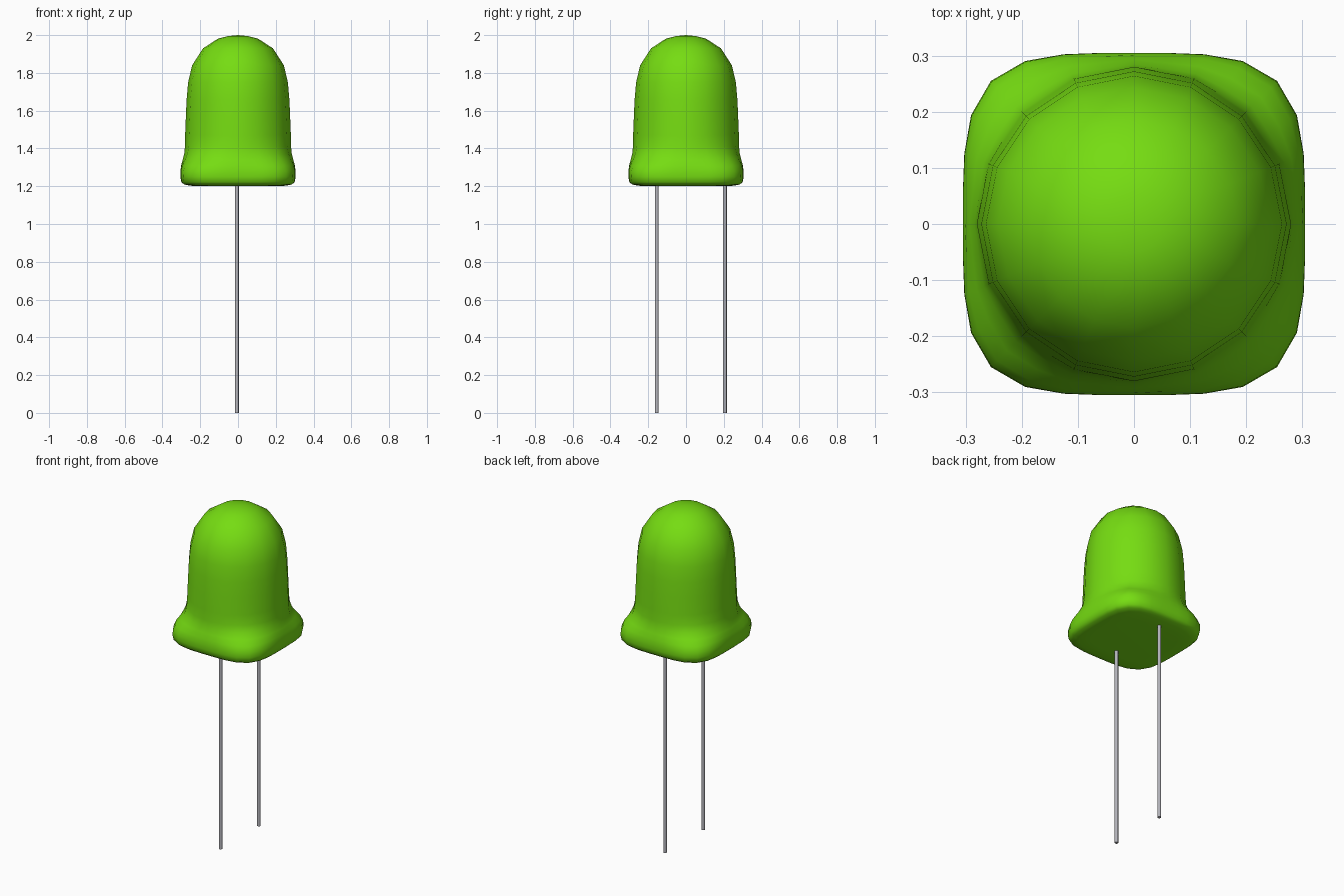
import bpy, bmesh, math

if "Cube" in bpy.data.objects:
    bpy.data.objects.remove(bpy.data.objects["Cube"])


def material(name, rgb):
    m = bpy.data.materials.new(name)
    m.diffuse_color = (*rgb, 1)
    m.use_nodes = True
    m.node_tree.nodes["Principled BSDF"].inputs["Base Color"].default_value = m.diffuse_color
    return m


green = material("bright_green", (0.18, 0.72, 0.006))
metal = material("grey_metal", (0.46, 0.46, 0.50))


def finish(bm, name, mat, angle):
    bmesh.ops.recalc_face_normals(bm, faces=bm.faces)
    mesh = bpy.data.meshes.new(name)
    bm.to_mesh(mesh)
    bm.free()
    mesh.materials.append(mat)
    ob = bpy.data.objects.new(name, mesh)
    bpy.context.collection.objects.link(ob)
    bpy.context.view_layer.objects.active = ob
    ob.select_set(True)
    bpy.ops.object.shade_smooth_by_angle(angle=math.radians(angle))
    ob.select_set(False)


def ring_point(i, r, square):
    # blend of a 16-sided circle and a rounded square
    a = i * math.tau / 32
    c, s = math.cos(a), math.sin(a)
    circ = r * (math.cos(math.pi / 16) if i % 2 else 1)
    sq = r / (abs(c) ** 3.87 + abs(s) ** 3.87) ** (1 / 3.87)
    d = circ + (sq - circ) * square
    return d * c, d * s


# bulb: rounded-square flange lofted into a round dome (z, radius, squareness)
profile = [
    (1.2, 0.20, 1), (1.203, 0.255, 1), (1.209, 0.285, 1), (1.222, 0.30, 1),
    (1.25, 0.305, 1), (1.28, 0.305, 0.97), (1.31, 0.301, 0.8),
    (1.34, 0.293, 0.5), (1.37, 0.285, 0.22), (1.41, 0.281, 0.05),
    (1.47, 0.28, 0), (1.57, 0.276, 0), (1.66, 0.272, 0), (1.75, 0.264, 0),
    (1.84, 0.243, 0), (1.93, 0.185, 0), (1.982, 0.105, 0), (1.995, 0.05, 0),
]
bm = bmesh.new()
rings = [[bm.verts.new((*ring_point(i, r, q), z)) for i in range(32)]
         for z, r, q in profile]
for low, high in zip(rings, rings[1:]):
    for i in range(32):
        j = (i + 1) % 32
        bm.faces.new((low[i], low[j], high[j], high[i]))
bm.faces.new(rings[0][::-1])
tip = bm.verts.new((0, 0, 2))
for i in range(32):
    bm.faces.new((rings[-1][i], rings[-1][(i + 1) % 32], tip))
finish(bm, "led_bulb", green, 60)

# two thin wire leads
for name, y in (("front_lead", -0.155), ("back_lead", 0.206)):
    bm = bmesh.new()
    bmesh.ops.create_cone(bm, cap_ends=True, segments=12, radius1=0.01,
                          radius2=0.01, depth=1.22)
    bmesh.ops.translate(bm, verts=bm.verts, vec=(-0.006, y, 0.61))
    finish(bm, name, metal, 40)
